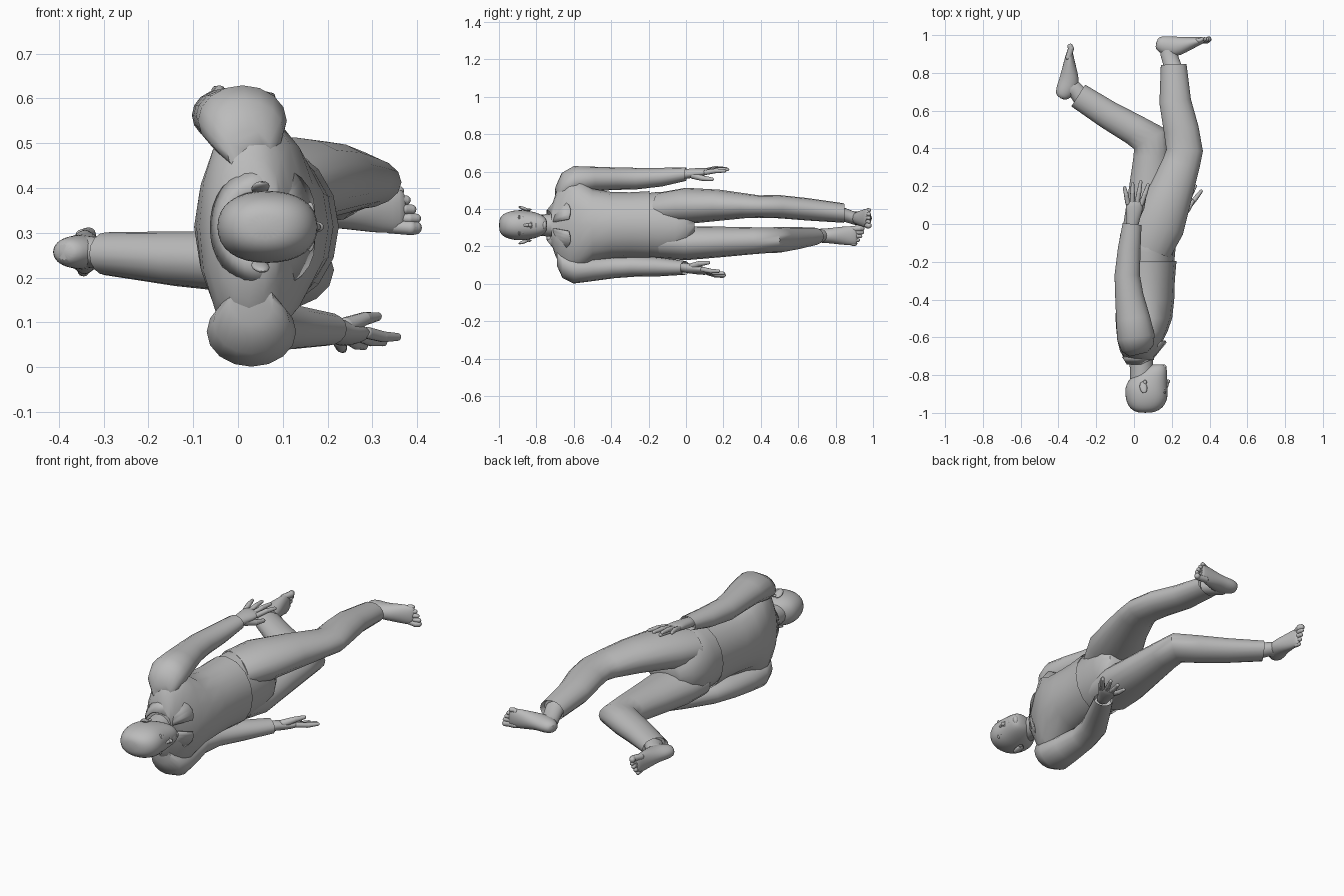
import bpy, bmesh, math
from mathutils import Vector, Matrix

cube = bpy.data.objects.get("Cube")
if cube:
    bpy.data.objects.remove(cube)

grey = bpy.data.materials.new("plain grey")
grey.use_nodes = True
TONE = (0.5, 0.5, 0.5, 1)
grey.diffuse_color = TONE
grey.node_tree.nodes["Principled BSDF"].inputs["Base Color"].default_value = TONE

MID = 0.313   # height of the body's plane of symmetry
SIDES = 16
parts = []


def finish(name, bm, sub=0):
    bmesh.ops.recalc_face_normals(bm, faces=bm.faces)
    mesh = bpy.data.meshes.new(name)
    bm.to_mesh(mesh)
    bm.free()
    mesh.materials.append(grey)
    ob = bpy.data.objects.new(name, mesh)
    bpy.context.collection.objects.link(ob)
    if sub:
        mod = ob.modifiers.new("soften", "SUBSURF")
        mod.levels = mod.render_levels = sub
    parts.append(ob)
    return ob


def loft(name, rings, frame=None, sub=0, hollow=False, upright=False, power=1.0):
    """Elliptical rings (x, y, z, half depth, half width) joined along their path."""
    pts = [Vector(r[:3]) for r in rings]
    bm = bmesh.new()
    loops = []
    for i, (p, r) in enumerate(zip(pts, rings)):
        a = (p - pts[i - 1]) if i else pts[1] - p
        b = (pts[i + 1] - p) if i + 1 < len(pts) else a
        a.z = b.z = 0
        t = Vector((0, 1, 0)) if upright else (a.normalized() + b.normalized()).normalized()
        n = t.cross(Vector((0, 0, 1)))
        loop = []
        for k in range(SIDES):
            c, s = math.cos(k * math.tau / SIDES), math.sin(k * math.tau / SIDES)
            c, s = (math.copysign(abs(v) ** power, v) for v in (c, s))
            loop.append(bm.verts.new(p + n * c * r[3] + Vector((0, 0, s * r[4]))))
        loops.append(loop)
    for la, lb in zip(loops, loops[1:]):
        for k in range(SIDES):
            j = (k + 1) % SIDES
            bm.faces.new((la[k], la[j], lb[j], lb[k]))
    bm.faces.new(loops[0])
    end = bm.faces.new(loops[-1])
    bmesh.ops.recalc_face_normals(bm, faces=bm.faces)
    if hollow:
        bmesh.ops.inset_individual(bm, faces=[end], thickness=0.006)
        bmesh.ops.translate(bm, verts=end.verts, vec=-end.normal * 0.03)
    if frame:
        bm.transform(frame)
    return finish(name, bm, sub)


def blob(name, centre, size, turn=(0, 0, 0)):
    bm = bmesh.new()
    bmesh.ops.create_uvsphere(bm, u_segments=14, v_segments=10, radius=1)
    bm.transform(Matrix.Translation(centre) @ Matrix.Rotation(turn[2], 4, 'Z')
                 @ Matrix.Rotation(turn[0], 4, 'X') @ Matrix.Diagonal((*size, 1)))
    return finish(name, bm)


def digit(name, points, radii, frame):
    """Rounded finger or toe through a few points."""
    bm = bmesh.new()
    for i, (p, r) in enumerate(zip(points, radii)):
        p = Vector(p)
        bmesh.ops.create_uvsphere(bm, u_segments=10, v_segments=6, radius=r,
                                  matrix=Matrix.Translation(p))
        if i:
            q = Vector(points[i - 1])
            turn = (p - q).to_track_quat('Z', 'Y').to_matrix().to_4x4()
            bmesh.ops.create_cone(bm, segments=10, radius1=radii[i - 1], radius2=r,
                                  depth=(p - q).length,
                                  matrix=Matrix.Translation((p + q) / 2) @ turn)
    bm.transform(frame)
    return finish(name, bm)


def axes(origin, x, y, z):
    m = Matrix((x, y, z)).transposed().to_4x4()
    m.translation = Vector(origin)
    return m


def spine(rows):
    return [(x, y, MID, a, b) for y, x, a, b in rows]


# Shirt and hips
loft("shirt", spine([
    (-.72, .035, .07, .1), (-.698, .025, .085, .165), (-.67, .025, .1, .222), (-.625, .032, .118, .262),
    (-.57, .042, .135, .25), (-.5, .052, .15, .195), (-.4, .06, .153, .178), (-.3, .066, .15, .176),
    (-.195, .07, .155, .182)]), hollow=True, upright=True)
loft("hips", spine([
    (-.26, .068, .14, .165), (-.15, .07, .148, .178), (-.06, .075, .15, .178), (.0, .09, .135, .14),
    (.045, .1, .1, .06)]), upright=True)

# Trouser legs, the left one forward and the right one bent back
loft("left_trouser_leg", [
    (.07, -.13, .4, .13, .09), (.125, .0, .416, .145, .097), (.2, .18, .42, .115, .083),
    (.25, .32, .417, .1, .066), (.268, .39, .413, .097, .06), (.25, .5, .412, .093, .062),
    (.218, .65, .398, .084, .06), (.21, .845, .378, .068, .052)], hollow=True)
loft("right_trouser_leg", [
    (.06, -.13, .225, .13, .09), (.08, .0, .217, .135, .091), (.085, .2, .224, .11, .081),
    (.09, .36, .23, .092, .072), (.085, .45, .233, .1, .068), (.0, .5, .235, .082, .069),
    (-.14, .58, .242, .075, .061), (-.295, .68, .253, .068, .048)], hollow=True)

# Sleeves
loft("left_sleeve", [
    (.025, -.69, .48, .05, .05), (.018, -.66, .525, .085, .07), (.01, -.6, .55, .1, .079),
    (-.005, -.5, .56, .09, .066), (-.025, -.38, .562, .075, .06), (-.036, -.27, .562, .067, .058),
    (-.025, -.13, .57, .06, .05), (-.01, .0, .586, .05, .036)], hollow=True)
loft("right_sleeve", [
    (.03, -.69, .146, .05, .05), (.03, -.66, .1, .085, .07), (.03, -.6, .079, .1, .078),
    (.025, -.5, .08, .09, .066), (.02, -.38, .09, .075, .06), (.045, -.27, .094, .07, .056),
    (.12, -.14, .09, .06, .05), (.2, -.005, .085, .05, .037)], hollow=True)

# Collar, open at the throat with a point on each side
bm = bmesh.new()
strip = []
for k in range(33):
    a = math.radians(12 + k * 336 / 32)
    front = max(0, math.cos(a))
    point = max(0, math.cos(abs(math.pi - a) - math.radians(148))) ** 4
    reach = .108 + .028 * point
    top = bm.verts.new((.035 + .072 * math.cos(a), -.745 + .035 * front, MID + .08 * math.sin(a)))
    low = bm.verts.new((.045 + reach * math.cos(a), -.705 + .03 * front + .06 * point,
                        MID + (reach + .025) * math.sin(a)))
    strip.append((top, low))
for (a, b), (c, d) in zip(strip, strip[1:]):
    bm.faces.new((a, b, d, c))
finish("collar", bm).modifiers.new("cloth", "SOLIDIFY").thickness = .006

# Head and neck
loft("neck", spine([(-.84, .04, .06, .055), (-.76, .04, .062, .058), (-.66, .03, .068, .068)]),
     upright=True)
loft("head", spine([
    (-1.0, .06, .035, .028), (-.987, .062, .073, .053), (-.96, .065, .1, .07), (-.92, .067, .114, .081),
    (-.88, .065, .115, .083), (-.85, .067, .111, .08), (-.81, .08, .098, .072), (-.78, .1, .077, .061),
    (-.755, .117, .055, .046), (-.742, .125, .03, .027)]), sub=1, upright=True, power=.88)
blob("nose_bridge", (.17, -.853, MID), (.013, .032, .009), (0, 0, -.3))
blob("nose_tip", (.178, -.833, MID), (.014, .011, .011))
blob("chin", (.158, -.758, MID), (.015, .014, .022))
for y, half in ((-.802, .024), (-.793, .021)):
    blob("lip", (.167, y, MID), (.009, .006, half))
for name, s in (("left", 1), ("right", -1)):
    blob(name + "_eye", (.157, -.872, MID + s * .034), (.01, .007, .014))
    blob(name + "_brow", (.161, -.892, MID + s * .033), (.01, .006, .022))
    blob(name + "_nostril", (.168, -.829, MID + s * .01), (.01, .008, .008))
    blob(name + "_ear", (.05, -.865, MID + s * .088), (.02, .033, .009), (s * -.35, 0, .2))
    blob(name + "_ear_lobe", (.058, -.838, MID + s * .083), (.01, .012, .006))


def hand(side, wrist, along, thumbward):
    """Flat palm, four spread fingers and a thumb; local x thumbward, y along."""
    y = Vector(along).normalized()
    x = Vector(thumbward)
    x = (x - y * x.dot(y)).normalized()
    out = x.cross(y)
    s = 1 if side == "left" else -1
    frame = axes(wrist, x, y, out)
    loft(side + "_palm", [
        (0, -.05, 0, .034, .028), (0, .01, 0, .034, .026), (.002, .05, 0, .042, .025),
        (.002, .09, 0, .048, .021), (0, .125, 0, .044, .014)], frame, sub=1)
    for name, across, size in (("little", -.036, .07), ("ring", -.012, .095),
                               ("middle", .013, .108), ("index", .037, .095)):
        tip = across * 1.7
        digit(f"{side}_{name}_finger", [
            (across, .105, 0), ((across + tip) / 2, .112 + size * .5, s * .004), (tip, .114 + size, 0)],
            (.0135, .0125, .009), frame)
    digit(side + "_thumb", [(.02, .035, s * -.01), (.045, .085, s * -.028), (.055, .135, s * -.038)],
          (.02, .015, .01), frame)


hand("left", (-.008, .005, .588), (.1, 1, .12), (1, -.1, -.15))
hand("right", (.212, .01, .083), (.42, .9, -.15), (.87, -.4, .25))


def foot(side, heel, forward, cuff):
    """Bare foot; local y runs heel to toe, x up from the sole, z to the body's left."""
    f = Vector(forward).normalized()
    frame = axes(heel, Vector((f.y, -f.x, 0)), f, (0, 0, 1)) @ Matrix.Scale(1.05, 4)
    s = 1 if side == "left" else -1
    loft(side + "_foot", [
        (.036, -.004, 0, .022, .018), (.04, .012, 0, .039, .031), (.052, .05, 0, .052, .037),
        (.057, .09, 0, .054, .038), (.043, .14, 0, .041, .044), (.029, .19, 0, .027, .05),
        (.02, .228, 0, .018, .048), (.016, .24, 0, .011, .042)], frame, sub=1)
    up = frame @ Vector((.04, .06, 0))
    mid = frame @ Vector((.09, .06, 0))
    loft(side + "_ankle", [(*up, .047, .035), (*mid, .044, .035), (*cuff, .047, .039)])
    for i, reach in enumerate((.276, .274, .264, .252, .238)):
        z = s * (-.037 + i * .0195)
        r = .0155 if i == 0 else .011
        digit(f"{side}_toe_{i + 1}", [(.02, .205, z * .9), (.021, reach - .025, z), (.014, reach - r, z)],
              (r, r, r * .95), frame)


foot("left", (.122, .998, .35), (1, -.02, 0), (.21, .82, .378))
foot("right", (-.425, .68, .257), (.075, .27, 0), (-.28, .672, .253))

# Smooth shading with crisp hems
bpy.ops.object.select_all(action='DESELECT')
for ob in parts:
    ob.select_set(True)
bpy.context.view_layer.objects.active = parts[0]
bpy.ops.object.shade_smooth_by_angle(angle=math.radians(50))
